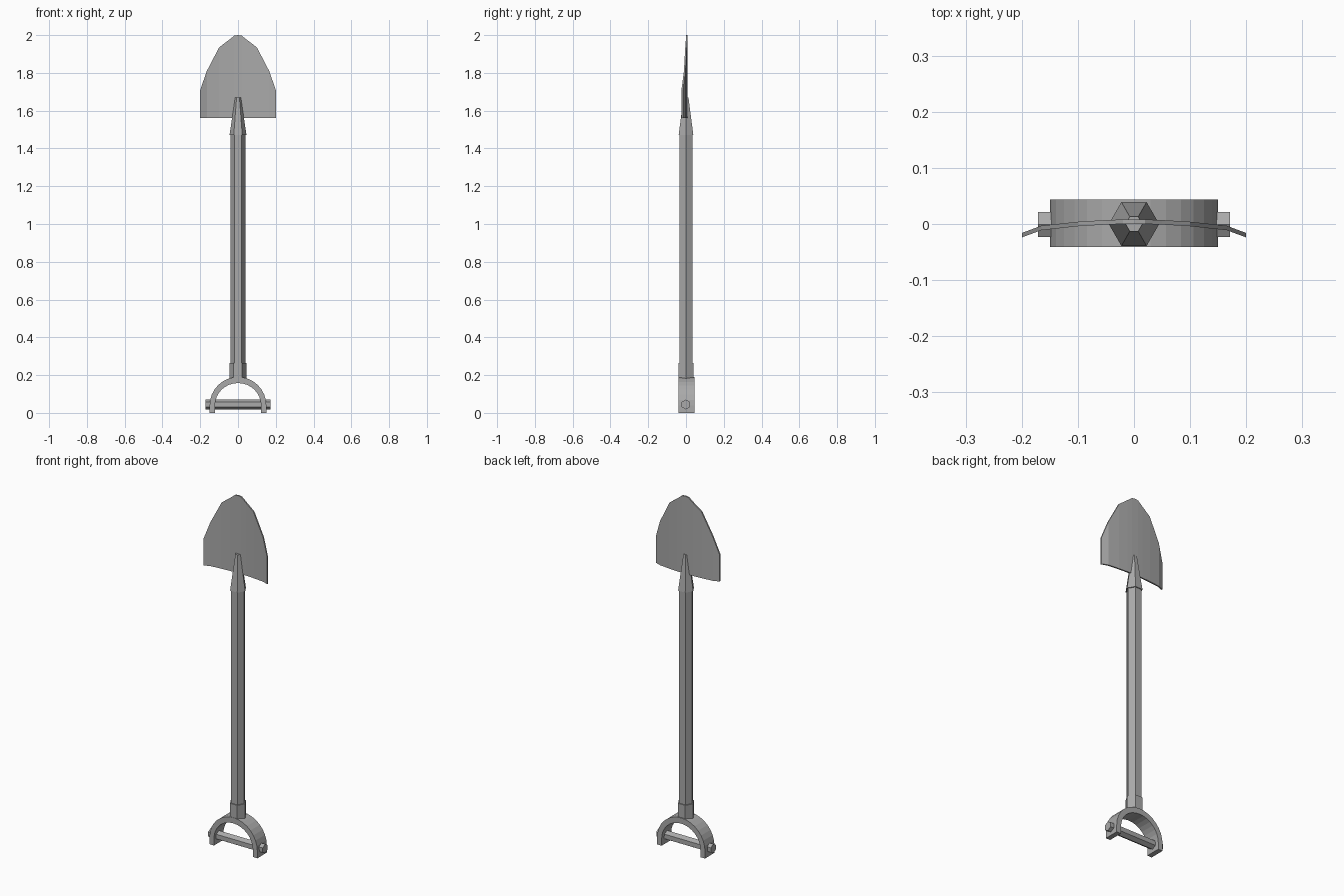
import bpy, bmesh, math
from mathutils import Matrix

cube = bpy.data.objects.get("Cube")
if cube:
    bpy.data.objects.remove(cube, do_unlink=True)

grey = bpy.data.materials.new("plain grey")
grey.use_nodes = True
colour = (0.4, 0.4, 0.4, 1)
grey.diffuse_color = colour
grey.node_tree.nodes["Principled BSDF"].inputs["Base Color"].default_value = colour


def finish(name, bm):
    bmesh.ops.recalc_face_normals(bm, faces=bm.faces)
    mesh = bpy.data.meshes.new(name)
    bm.to_mesh(mesh)
    bm.free()
    mesh.materials.append(grey)
    obj = bpy.data.objects.new(name, mesh)
    bpy.context.collection.objects.link(obj)
    return obj


def hex_rod(name, r1, r2, low, high, turn=Matrix()):
    """Six-sided rod or taper along z, optionally turned."""
    bm = bmesh.new()
    place = turn @ Matrix.Translation((0, 0, (low + high) / 2))
    bmesh.ops.create_cone(bm, cap_ends=True, segments=6, radius1=r1, radius2=r2,
                          depth=high - low, matrix=place)
    xs = [v.co.x for v in bm.verts]
    # Put the corners on the x axis for upright rods
    if turn == Matrix() and max(xs) < r1 * 0.95:
        bmesh.ops.rotate(bm, verts=bm.verts, matrix=Matrix.Rotation(math.pi / 6, 3, "Z"))
    return finish(name, bm)


def extrude_outline(name, points, y0, y1):
    """Strip of inner/outer point pairs (x, z) given depth along y."""
    bm = bmesh.new()
    rows = [[bm.verts.new((x, y, z)) for (x, z), y in
             ((a, y0), (b, y0), (b, y1), (a, y1))] for a, b in points]
    for p, q in zip(rows, rows[1:]):
        for i in range(4):
            j = (i + 1) % 4
            bm.faces.new((p[i], p[j], q[j], q[i]))
    bm.faces.new(rows[0])
    bm.faces.new(rows[-1])
    return finish(name, bm)


# Shaft, blade socket and handle collar
hex_rod("shaft", 0.039, 0.039, 0.2, 1.48)
hex_rod("blade_socket", 0.045, 0.015, 1.47, 1.67)
hex_rod("handle_collar", 0.045, 0.045, 0.175, 0.265)

# Arched handle with straight feet
arch = [((-0.122, 0), (-0.15, 0))]
for i in range(17):
    a = math.pi * (1 - i / 16)
    c, s = math.cos(a), math.sin(a)
    arch.append(((0.122 * c, 0.04 + 0.118 * s), (0.15 * c, 0.04 + 0.15 * s)))
arch.append(((0.122, 0), (0.15, 0)))
extrude_outline("handle_arch", arch, -0.041, 0.044)

# Cross grip through both feet
lay = Matrix.Translation((0, -0.001, 0.045)) @ Matrix.Rotation(math.pi / 2, 4, "Y") \
    @ Matrix.Rotation(0, 4, "Z")
grip = hex_rod("cross_grip", 0.026, 0.026, -0.171, 0.171, lay)
zs = [v.co.z for v in grip.data.vertices]
if max(zs) - min(zs) < 0.05:
    spin = Matrix.Translation((0, 0, 0.045)) @ Matrix.Rotation(math.pi / 6, 4, "X") \
        @ Matrix.Translation((0, 0, -0.045))
    grip.data.transform(spin)

# Curved blade: half outline as x, back-face y, top z, mirrored across the centre
half = [(0, 0.008, 2.0), (0.02, 0.008, 1.997), (0.05, 0.007, 1.973), (0.1, 0.004, 1.935),
        (0.165, -0.003, 1.81), (0.2, -0.016, 1.71)]
outline = [(-x, y, z) for x, y, z in reversed(half[1:])] + half
bm = bmesh.new()
rows = [[bm.verts.new(co) for co in ((x, y, 1.56), (x, y, z),
                                     (x, y - 0.008, z), (x, y - 0.008, 1.56))]
        for x, y, z in outline]
for p, q in zip(rows, rows[1:]):
    for i in range(4):
        j = (i + 1) % 4
        bm.faces.new((p[i], p[j], q[j], q[i]))
bm.faces.new(rows[0])
bm.faces.new(rows[-1])
finish("blade", bm)
